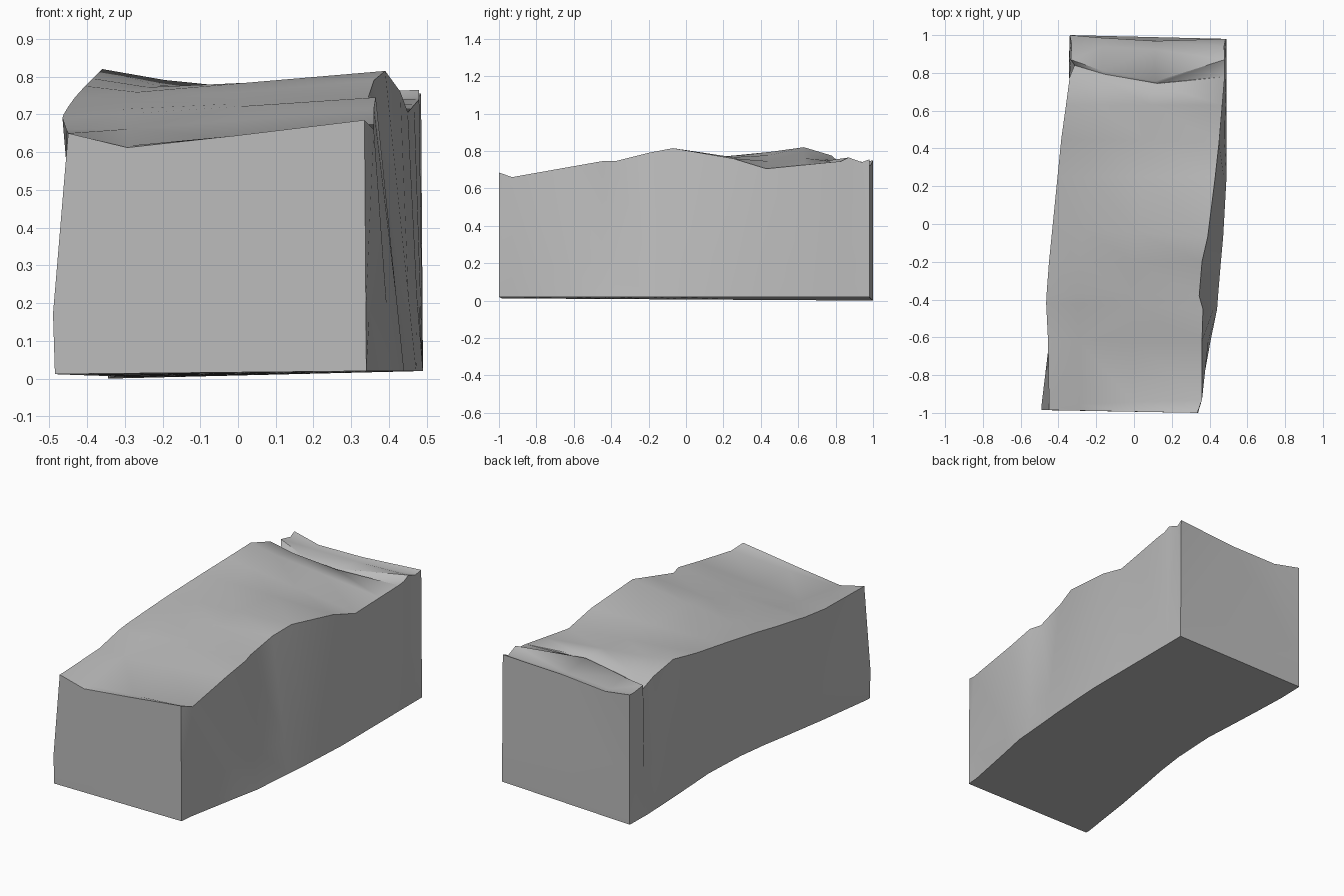
import bpy, bmesh

cube = bpy.data.objects.get("Cube")
if cube:
    bpy.data.objects.remove(cube)

# Plain grey stone
stone = bpy.data.materials.new("stone_grey")
stone.use_nodes = True
grey = (0.5, 0.5, 0.5, 1)
stone.diffuse_color = grey
stone.node_tree.nodes["Principled BSDF"].inputs["Base Color"].default_value = grey

# Cross-sections from front to back:
# y left, y right, bottom x left/right, top left x/z, top right x/z, crown sag, crown pull in y
sections = [
    (-.985, -1.0, -.485, .34, -.45, .65, .335, .685, -.045, 0),
    (-.96, -.93, -.485, .345, -.45, .65, .36, .66, -.035, 0),
    (-.62, -.62, -.435, .405, -.455, .66, .36, .715, -.01, 0),
    (-.42, -.45, -.40, .44, -.465, .69, .365, .745, 0, 0),
    (-.36, -.38, -.39, .445, -.462, .70, .345, .745, .005, 0),
    (-.20, -.20, -.36, .46, -.45, .72, .36, .79, 0, 0),
    (-.02, -.07, -.335, .472, -.432, .745, .39, .815, 0, 0),
    (.25, .25, -.32, .49, -.405, .775, .43, .76, 0, 0),
    (.45, .43, -.33, .49, -.385, .795, .45, .705, 0, 0),
    (.63, .63, -.338, .49, -.36, .82, .467, .725, -.01, 0),
    (.78, .78, -.343, .49, -.34, .775, .48, .74, -.01, -.04),
    (.84, .83, -.345, .49, -.315, .72, .48, .745, .005, -.09),
    (.87, .87, -.344, .49, -.335, .755, .48, .765, -.02, -.115),
    (.95, .94, -.342, .49, -.33, .74, .477, .74, -.025, -.02),
    (1.0, .98, -.34, .49, -.34, .75, .485, .755, -.03, -.02),
]


def mix(a, b, t):
    return a + (b - a) * t


def ring(yl, yr, bl, br, tlx, tlz, trx, trz, sag, pull):
    """One closed outline, from the bottom left over the top to the bottom right."""
    low_l = .012 - .006 * (yl + 1)
    low_r = .02
    bulge = .014 * max(0, -yl)
    points = [(bl, yl, low_l),
              (mix(bl, tlx, .25) - bulge, yl, mix(low_l, tlz, .25)),
              (tlx, yl, tlz)]
    for t, dip, shift in ((.2, 1, .5), (.55, .6, 1)):
        points.append((mix(tlx, trx, t), mix(yl, yr, t) + pull * shift,
                       mix(tlz, trz, t) + sag * dip))
    points += [(trx, yr, trz),
               (mix(br, trx, .25), yr, mix(low_r, trz, .25)),
               (br, yr, low_r)]
    return points


# Block skinned through the outlines
bm = bmesh.new()
rings = [[bm.verts.new(p) for p in ring(*s)] for s in sections]
for a, b in zip(rings, rings[1:]):
    for i in range(len(a)):
        j = (i + 1) % len(a)
        bm.faces.new((a[i], a[j], b[j], b[i]))
bm.faces.new(rings[0])
bm.faces.new(rings[-1])
bmesh.ops.recalc_face_normals(bm, faces=bm.faces)
bmesh.ops.triangulate(bm, faces=bm.faces)

mesh = bpy.data.meshes.new("stone_block")
bm.to_mesh(mesh)
bm.free()
mesh.materials.append(stone)
block = bpy.data.objects.new("stone_block", mesh)
bpy.context.collection.objects.link(block)
bpy.ops.object.select_all(action='DESELECT')
block.select_set(True)
bpy.context.view_layer.objects.active = block
bpy.ops.object.shade_smooth_by_angle(angle=.6)
